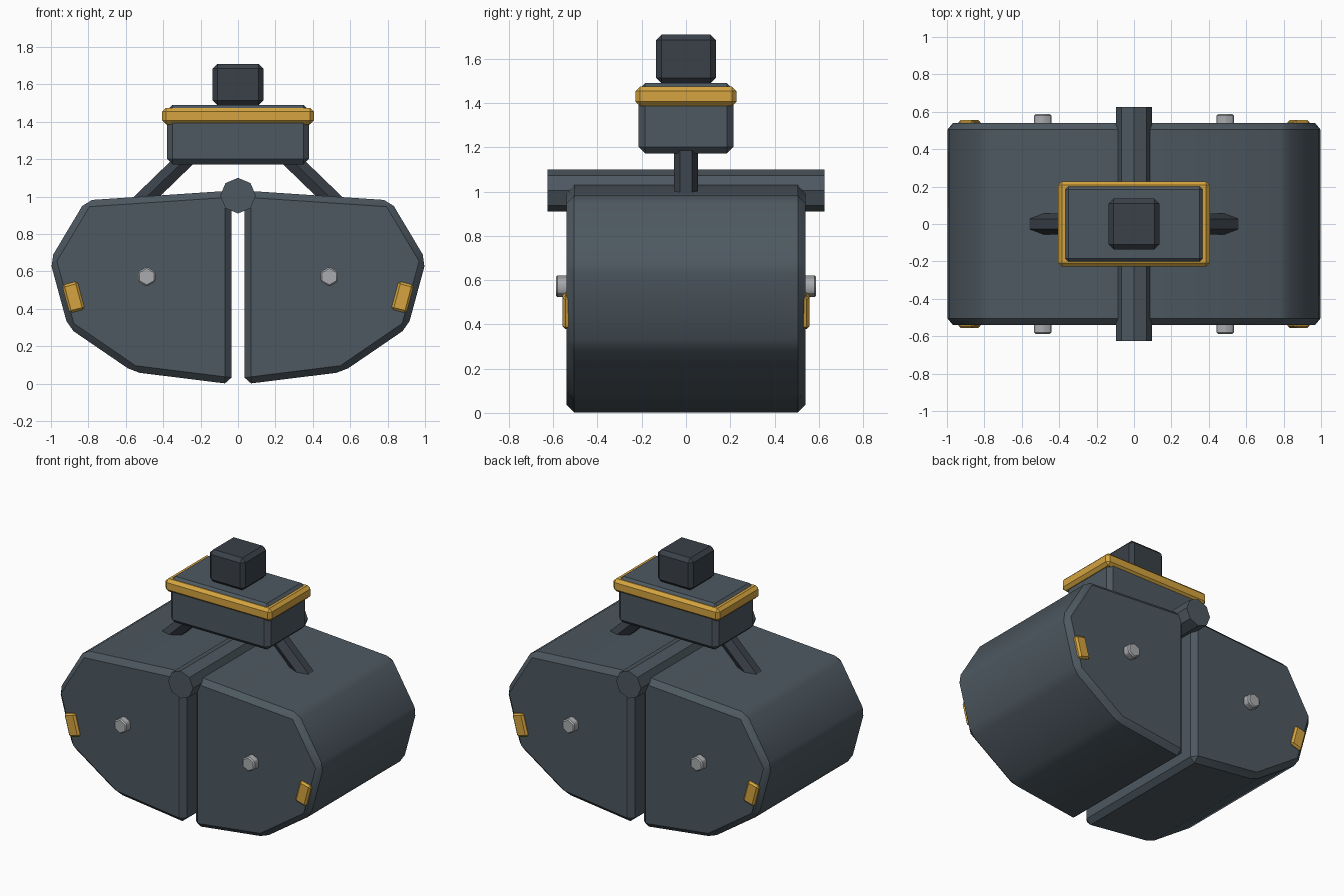
import bpy, bmesh, math
from mathutils import Matrix, Vector

if "Cube" in bpy.data.objects:
    bpy.data.objects.remove(bpy.data.objects["Cube"])


def material(name, rgb):
    m = bpy.data.materials.new(name)
    m.diffuse_color = (*rgb, 1)
    m.use_nodes = True
    m.node_tree.nodes["Principled BSDF"].inputs["Base Color"].default_value = m.diffuse_color
    return m


STEEL = material("slate_steel", (0.075, 0.098, 0.118))
DARK = material("dark_steel", (0.042, 0.052, 0.066))
YELLOW = material("safety_yellow", (0.66, 0.37, 0.05))
BOLT = material("bolt_steel", (0.40, 0.41, 0.43))


def finish(name, bm, mat, bevel=0.0):
    bmesh.ops.recalc_face_normals(bm, faces=bm.faces)
    if bevel:
        bmesh.ops.bevel(bm, geom=bm.edges[:], offset=bevel, segments=1,
                        affect='EDGES', profile=0.5, clamp_overlap=True)
        bmesh.ops.recalc_face_normals(bm, faces=bm.faces)
    # smooth only across shallow angles
    for f in bm.faces:
        f.smooth = True
    for e in bm.edges:
        e.smooth = len(e.link_faces) == 2 and e.calc_face_angle(0) < math.radians(30)
    me = bpy.data.meshes.new(name)
    bm.to_mesh(me)
    bm.free()
    me.materials.append(mat)
    ob = bpy.data.objects.new(name, me)
    bpy.context.collection.objects.link(ob)
    return ob


def box(name, center, size, mat, bevel, tilt=0.0):
    bm = bmesh.new()
    bmesh.ops.create_cube(bm, size=1, matrix=Matrix.Translation(center)
                          @ Matrix.Rotation(tilt, 4, 'Y') @ Matrix.Diagonal((*size, 1)))
    return finish(name, bm, mat, bevel)


def rod(name, a, b, radius, sides, mat, spin=0.0, bevel=0.0):
    a, b = Vector(a), Vector(b)
    d = b - a
    z = d.normalized()
    y = Vector((0, 1, 0)) if abs(z.y) < 0.9 else Vector((0, 0, 1))
    x = y.cross(z).normalized()
    pts = []
    for i in range(sides):
        t = spin + math.tau * i / sides
        pts.append((y * math.cos(t) + x * math.sin(t)) * radius)
    bm = bmesh.new()
    face = bm.faces.new([bm.verts.new(a + p) for p in pts])
    top = bmesh.ops.extrude_face_region(bm, geom=[face])
    bmesh.ops.translate(bm, vec=d, verts=[g for g in top["geom"] if isinstance(g, bmesh.types.BMVert)])
    return finish(name, bm, mat, bevel)


# half-bucket side profile (x, z)
PROFILE = [(0.035, 1.032), (0.815, 0.98), (1.006, 0.66), (0.908, 0.30), (0.56, 0.062), (0.035, -0.003)]

for side, s in (("left", -1), ("right", 1)):
    # bucket shell
    bm = bmesh.new()
    face = bm.faces.new([bm.verts.new((s * x, -0.54, z)) for x, z in PROFILE])
    ext = bmesh.ops.extrude_face_region(bm, geom=[face])
    bmesh.ops.translate(bm, vec=(0, 1.08, 0),
                        verts=[g for g in ext["geom"] if isinstance(g, bmesh.types.BMVert)])
    finish(f"bucket_shell_{side}", bm, STEEL, 0.035)

    # hexagonal strut up to the housing
    rod(f"strut_{side}", (s * 0.57, 0, 0.92), (s * 0.25, 0, 1.23), 0.055, 6, DARK)

    for end, e in (("front", -1), ("back", 1)):
        # hex bolt and yellow edge lug
        rod(f"bolt_{end}_{side}", (s * 0.488, e * 0.52, 0.572), (s * 0.488, e * 0.588, 0.572),
            0.053, 6, BOLT, bevel=0.008)
        box(f"edge_lug_{end}_{side}", (s * 0.88, e * 0.517, 0.462), (0.085, 0.08, 0.155),
            YELLOW, 0.012, s * math.radians(15))

# octagonal hinge pin
rod("hinge_pin", (0, -0.625, 1.005), (0, 0.625, 1.005), 0.095, 8, STEEL)

# drive housing, collar and mounting block
box("drive_housing", (0, 0, 1.331), (0.76, 0.43, 0.318), STEEL, 0.03)
box("housing_collar", (0, 0, 1.43), (0.81, 0.456, 0.088), YELLOW, 0.02)
box("mount_block", (0, 0, 1.599), (0.27, 0.27, 0.222), DARK, 0.025)
